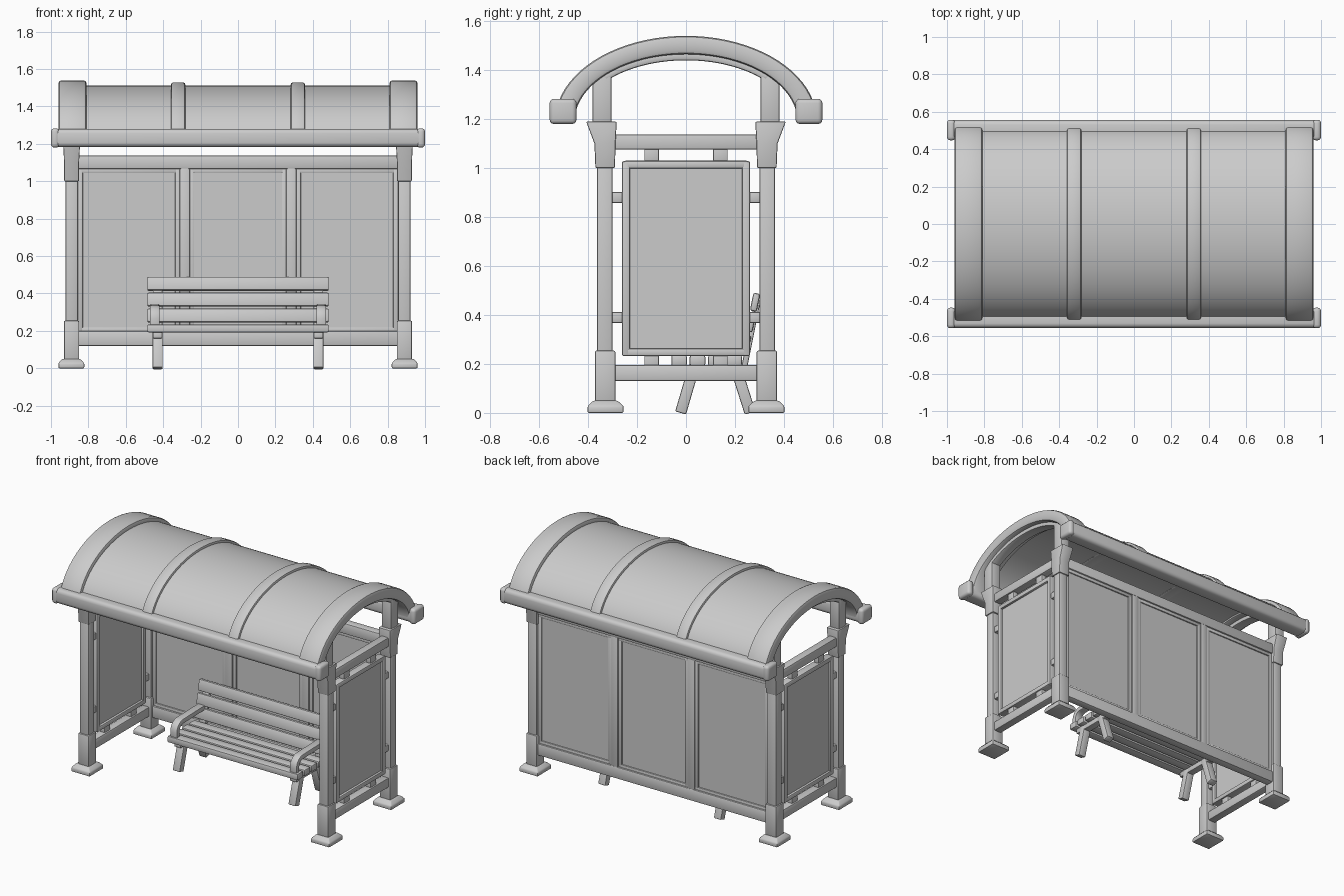
import bpy, bmesh, math
from mathutils import Vector, Matrix

cube = bpy.data.objects.get("Cube")
if cube:
    bpy.data.objects.remove(cube, do_unlink=True)

grey = bpy.data.materials.new("light_grey")
grey.use_nodes = True
COLOUR = (0.6, 0.6, 0.6, 1)
grey.diffuse_color = COLOUR
grey.node_tree.nodes["Principled BSDF"].inputs["Base Color"].default_value = COLOUR


def finish(bm, name, bevel=0.0, segments=2):
    """Round the sharp edges, then turn the mesh into a smooth-shaded object."""
    bmesh.ops.recalc_face_normals(bm, faces=bm.faces)
    if bevel:
        sharp = [e for e in bm.edges if e.calc_face_angle(0) > 0.6]
        bmesh.ops.bevel(bm, geom=sharp, offset=bevel, segments=segments,
                        profile=0.5, affect='EDGES', clamp_overlap=True)
    mesh = bpy.data.meshes.new(name)
    bm.to_mesh(mesh)
    bm.free()
    mesh.materials.append(grey)
    ob = bpy.data.objects.new(name, mesh)
    bpy.context.collection.objects.link(ob)
    bpy.ops.object.select_all(action='DESELECT')
    ob.select_set(True)
    bpy.context.view_layer.objects.active = ob
    bpy.ops.object.shade_smooth_by_angle(angle=math.radians(40))
    return ob


def box(name, x, y, z, bevel=0.008, segments=2, tilt=0.0):
    """Box between (min, max) pairs, optionally tilted about the x direction."""
    bm = bmesh.new()
    bmesh.ops.create_cube(bm, size=1)
    spans = (x, y, z)
    bmesh.ops.scale(bm, vec=[s[1] - s[0] for s in spans], verts=bm.verts)
    bmesh.ops.rotate(bm, matrix=Matrix.Rotation(tilt, 3, 'X'), verts=bm.verts)
    bmesh.ops.translate(bm, vec=[sum(s) / 2 for s in spans], verts=bm.verts)
    return finish(bm, name, bevel, segments)


def loft(name, sections, bevel=0.006):
    """Stack of rectangles, each (z, x min, x max, y min, y max)."""
    bm = bmesh.new()
    rings = []
    for z, x0, x1, y0, y1 in sections:
        rings.append([bm.verts.new((px, py, z))
                      for px, py in ((x0, y0), (x1, y0), (x1, y1), (x0, y1))])
    for low, high in zip(rings, rings[1:]):
        for i in range(4):
            j = (i + 1) % 4
            bm.faces.new((low[i], low[j], high[j], high[i]))
    bm.faces.new(rings[0])
    bm.faces.new(rings[-1])
    return finish(bm, name, bevel)


def arch(name, x, outer, inner, start=0.0, bevel=0.008, steps=40):
    """Elliptical band over the y direction, spanning x."""
    bm = bmesh.new()
    rings = []
    for i in range(steps + 1):
        t = start + (math.pi - 2 * start) * i / steps
        c, s = math.cos(t), math.sin(t)
        rings.append([bm.verts.new((px, r[0] * c, SPRING + r[1] * s))
                      for px, r in ((x[0], outer), (x[1], outer),
                                    (x[1], inner), (x[0], inner))])
    for a, b in zip(rings, rings[1:]):
        for i in range(4):
            j = (i + 1) % 4
            bm.faces.new((a[i], a[j], b[j], b[i]))
    bm.faces.new(rings[0])
    bm.faces.new(rings[-1])
    return finish(bm, name, bevel)


def span(a, b, side):
    """Mirror a (min, max) pair to the given side."""
    return (a, b) if side > 0 else (-b, -a)


SPRING = 1.19
SIDES = ((1, "left"), (-1, "right"))

# Curved roof with raised ribs and rounded gutters
arch("roof_sheet", (-0.94, 0.94), (0.515, 0.322), (0.475, 0.288), bevel=0)
for s, side in SIDES:
    arch(f"{side}_end_rib", span(0.81, 0.96, s), (0.535, 0.35), (0.455, 0.275), bevel=0.016)
    arch(f"{side}_middle_rib", span(0.282, 0.358, s), (0.53, 0.338), (0.47, 0.284), bevel=0.01)
    arch(f"{side}_arch_beam", span(0.855, 0.925, s), (0.46, 0.283), (0.434, 0.25), start=0.72)
for s, end in ((-1, "front"), (1, "back")):
    box(f"{end}_gutter", (-0.995, 0.995), span(0.452, 0.555, s), (1.183, 1.28), 0.024, 3)
    for k, side in SIDES:
        box(f"{end}_{side}_gutter_cap", span(0.955, 1.0, k), span(0.447, 0.557, s),
            (1.18, 1.283), 0.018, 3)

# Corner posts with feet, sleeves and flared heads
for s, side in SIDES:
    for k, end in ((-1, "front"), (1, "back")):
        tag = f"{end}_{side}"
        box(f"{tag}_post", span(0.857, 0.923, s), span(0.3, 0.363, k), (0.03, 1.1))
        loft(f"{tag}_foot", [
            (0.0, *span(0.822, 0.96, s), *span(0.255, 0.402, k)),
            (0.028, *span(0.822, 0.96, s), *span(0.255, 0.402, k)),
            (0.05, *span(0.845, 0.94, s), *span(0.28, 0.378, k))])
        box(f"{tag}_sleeve", span(0.849, 0.931, s), span(0.288, 0.372, k), (0.04, 0.255))
        loft(f"{tag}_head", [
            (1.0, *span(0.85, 0.93, s), *span(0.29, 0.37, k)),
            (1.1, *span(0.85, 0.93, s), *span(0.288, 0.374, k)),
            (1.19, *span(0.845, 0.934, s), *span(0.283, 0.408, k))])
        box(f"{tag}_roof_support", span(0.855, 0.925, s), span(0.305, 0.382, k), (1.17, 1.41))

# Side walls: rails, framed display panel and small mounting tabs
for s, side in SIDES:
    rail = span(0.862, 0.918, s)
    box(f"{side}_top_rail", rail, (-0.31, 0.31), (1.075, 1.138))
    box(f"{side}_bottom_rail", rail, (-0.31, 0.31), (0.13, 0.195))
    box(f"{side}_panel", span(0.878, 0.902, s), (-0.24, 0.24), (0.25, 1.01), 0)
    frame = span(0.863, 0.917, s)
    for k, end in ((-1, "front"), (1, "back")):
        box(f"{side}_panel_{end}_edge", frame, span(0.228, 0.262, k), (0.232, 1.028))
        for z in (0.39, 0.88):
            box(f"{side}_{end}_post_tab", span(0.872, 0.908, s), span(0.25, 0.31, k),
                (z - 0.022, z + 0.022), 0.005)
        for z in (0.212, 1.052):
            box(f"{side}_{end}_rail_tab", span(0.872, 0.908, s), span(0.11, 0.17, k),
                (z - 0.035, z + 0.035), 0.005)
    for z, edge in ((0.248, "bottom"), (1.014, "top")):
        box(f"{side}_panel_{edge}_edge", frame, (-0.255, 0.255), (z - 0.016, z + 0.016))

# Back wall: rails, dividers, three panes and their thin inner frames
box("back_top_rail", (-0.87, 0.87), (0.302, 0.36), (1.065, 1.138))
box("back_bottom_rail", (-0.87, 0.87), (0.302, 0.36), (0.12, 0.2))
for s, side in SIDES:
    box(f"back_{side}_divider", span(0.257, 0.313, s), (0.305, 0.357), (0.18, 1.08))
for centre, half, name in ((-0.583, 0.275, "right"), (0, 0.262, "middle"), (0.583, 0.275, "left")):
    box(f"back_{name}_pane", (centre - half, centre + half), (0.322, 0.342), (0.19, 1.075), 0)
    for k in (-1, 1):
        edge = centre + k * (half - 0.014)
        box(f"back_{name}_pane_upright", (edge - 0.014, edge + 0.014), (0.313, 0.35),
            (0.195, 1.07), 0.005)
    for z in (0.205, 1.058):
        box(f"back_{name}_pane_crossbar", (centre - half, centre + half), (0.313, 0.35),
            (z - 0.014, z + 0.014), 0.005)

# Bench slats
for i in range(4):
    y = -0.06 + i * 0.075
    box(f"bench_seat_slat_{i + 1}", (-0.485, 0.485), (y, y + 0.064), (0.192, 0.235))
for i in range(3):
    z, y = 0.245 + i * 0.085, 0.232 + i * 0.018
    box(f"bench_back_slat_{i + 1}", (-0.485, 0.485), (y, y + 0.028), (z, z + 0.074), tilt=-0.2)


def bar(name, x, path, half_x, half):
    """Rectangular bar swept along a path of (y, z) points."""
    pts = [Vector((0, *p)) for p in path]
    bm = bmesh.new()
    rings = []
    for i, p in enumerate(pts):
        d = (pts[min(i + 1, len(pts) - 1)] - pts[max(i - 1, 0)]).normalized()
        n = Vector((0, -d.z, d.y)) * half
        rings.append([bm.verts.new((x + u * half_x, p.y + v * n.y, p.z + v * n.z))
                      for u, v in ((-1, -1), (1, -1), (1, 1), (-1, 1))])
    for a, b in zip(rings, rings[1:]):
        for i in range(4):
            j = (i + 1) % 4
            bm.faces.new((a[i], a[j], b[j], b[i]))
    bm.faces.new(rings[0])
    bm.faces.new(rings[-1])
    return finish(bm, name, 0.006)


# Bench legs, seat bearers, back supports and curved armrests
for s, side in SIDES:
    x = s * 0.43
    bar(f"bench_{side}_front_leg", x, [(-0.022, 0.0), (0.035, 0.195)], 0.027, 0.023)
    bar(f"bench_{side}_back_leg", x, [(0.262, 0.0), (0.2, 0.195)], 0.027, 0.023)
    bar(f"bench_{side}_bearer", x, [(-0.03, 0.178), (0.25, 0.178)], 0.025, 0.018)
    bar(f"bench_{side}_back_support", x, [(0.235, 0.17), (0.293, 0.46)], 0.025, 0.012)
    bend = [(0.02 - 0.055 * math.cos(t * math.pi / 12), 0.265 + 0.055 * math.sin(t * math.pi / 12))
            for t in range(7)]
    bar(f"bench_{side}_armrest", s * 0.445, [(-0.035, 0.21)] + bend + [(0.25, 0.325)], 0.026, 0.016)
